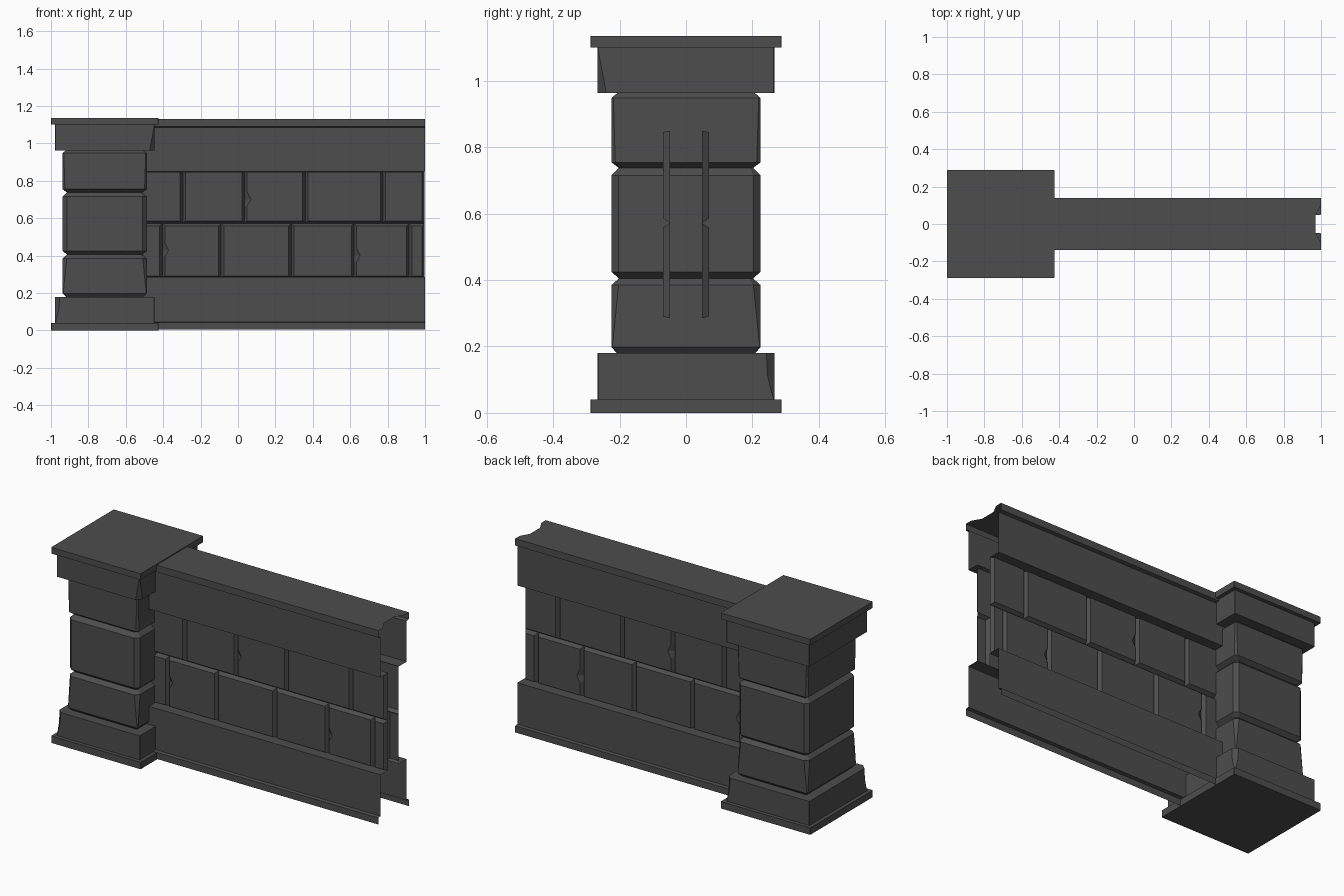
import bpy, bmesh

if "Cube" in bpy.data.objects:
    bpy.data.objects.remove(bpy.data.objects["Cube"])

stone = bpy.data.materials.new("dark_grey_stone")
stone.diffuse_color = (0.075, 0.075, 0.075, 1)
stone.use_nodes = True
stone.node_tree.nodes["Principled BSDF"].inputs["Base Color"].default_value = stone.diffuse_color


def make(name, bm, mirrored=False):
    me = bpy.data.meshes.new(name)
    bm.to_mesh(me)
    bm.free()
    me.materials.append(stone)
    ob = bpy.data.objects.new(name, me)
    bpy.context.collection.objects.link(ob)
    if mirrored:  # the back of the wall repeats the front
        m = ob.modifiers.new("back_side", 'MIRROR')
        m.use_axis = (False, True, False)
    return ob


# ---- Pillar: stacked square sections with cut corners ----
PX = -0.7125


def ring(bm, z, h, cuts):
    """Square section; cuts are for corners (-x-y, +x-y, +x+y, -x+y)."""
    a, b, c, d = [max(k, 0.002) for k in cuts]
    pts = [(-h, -h + a), (-h + a, -h), (h - b, -h), (h, -h + b),
           (h, h - c), (h - c, h), (-h + d, h), (-h, h - d)]
    return [bm.verts.new((PX + x, y, z)) for x, y in pts]


def even(k):
    return (k, k, k, k)


sections = [
    (0, .2875, even(0)), (.04, .2875, even(0)),                 # foot slab
    (.04, .266, even(0)), (.11, .266, (.02, 0, .02, 0)),        # chipped base
    (.18, .266, (.026, 0, .024, 0)),
    (.18, .208, even(.005)), (.198, .225, even(.003)),          # lower block
    (.385, .225, even(.022)), (.405, .202, even(.01)),
    (.425, .225, even(.022)), (.715, .225, even(.022)),         # middle block
    (.738, .202, even(.01)),
    (.755, .225, even(.012)), (.948, .225, even(.006)),         # upper block
    (.963, .208, even(.005)),
    (.963, .266, (0, .026, 0, 0)), (1.09, .266, even(0)),       # capital
    (1.1, .266, even(0)),
    (1.1, .2875, even(0)), (1.136, .2875, even(0)),             # top slab
]
bm = bmesh.new()
rings = [ring(bm, *s) for s in sections]
for lo, hi in zip(rings, rings[1:]):
    for i in range(8):
        j = (i + 1) % 8
        bm.faces.new((lo[i], lo[j], hi[j], hi[i]))
bm.faces.new(rings[0][::-1])
bm.faces.new(rings[-1])
make("pillar", bm)

# ---- Wall bands: open sheets running along x ----
X0, X1 = -0.55, 1.0


def band(name, profile, bite=None):
    bm = bmesh.new()
    rows = [(bm.verts.new((X0, y, z)), bm.verts.new((X1, y, z))) for y, z in profile]
    for (a0, a1), (b0, b1) in zip(rows, rows[1:]):
        bm.faces.new((a0, b0, b1, a1))
    if bite:  # flat coping with a broken end
        back = bm.verts.new((X0, 0, profile[0][1]))
        end = [bm.verts.new((x, y, profile[0][1])) for x, y in bite]
        bm.faces.new([back, rows[0][0], rows[0][1]] + end)
    make(name, bm, True)


band("wall_coping", [(-.14, 1.13), (-.14, 1.09), (-.12, 1.085), (-.12, .85), (-.05, .85)],
     bite=[(1, -.1), (.97, -.045), (.97, 0)])
band("wall_plinth", [(-.05, .285), (-.12, .285), (-.12, .045), (-.14, .042), (-.14, .004)])

# ---- Wall blocks: bevelled stones in two courses ----
BASE_Y, FACE_Y, BEVEL = -.048, -.069, .014


def block(bm, x0, x1, z0, z1, low, high, chip=None):
    """One stone; low/high are the bevels of bottom and top, chip = height of a nick."""
    base = [(x0, z0), (x1, z0), (x1, z1), (x0, z1)]
    fx0, fx1, fz0, fz1 = x0 + BEVEL, x1 - BEVEL, z0 + low, z1 - high
    face = [(fx0, fz0), (fx1, fz0), (fx1, fz1), (fx0, fz1)]
    if chip:
        for dz, dx in ((.04, 0), (0, .02), (-.035, 0)):
            base.append((x0, chip + dz))
            face.append((fx0 + dx, chip + dz))
    b = [bm.verts.new((x, BASE_Y, z)) for x, z in base]
    f = [bm.verts.new((x, FACE_Y, z)) for x, z in face]
    bm.faces.new(f)
    n = len(b)
    for i in range(n):
        j = (i + 1) % n
        bm.faces.new((b[i], b[j], f[j], f[i]))


courses = [
    ("upper_blocks", .572, .85, BEVEL, .004,
     [-.55, -.295, .035, .36, .775, .998], {2: .7}),
    ("lower_blocks", .285, .572, .006, BEVEL,
     [-.55, -.405, -.09, .285, .62, .915, .998], {1: .43, 4: .4}),
]
for name, z0, z1, low, high, joints, chips in courses:
    bm = bmesh.new()
    for i, (a, b) in enumerate(zip(joints, joints[1:])):
        block(bm, a, b, z0, z1, low, high, chips.get(i))
    make(name, bm, True)
